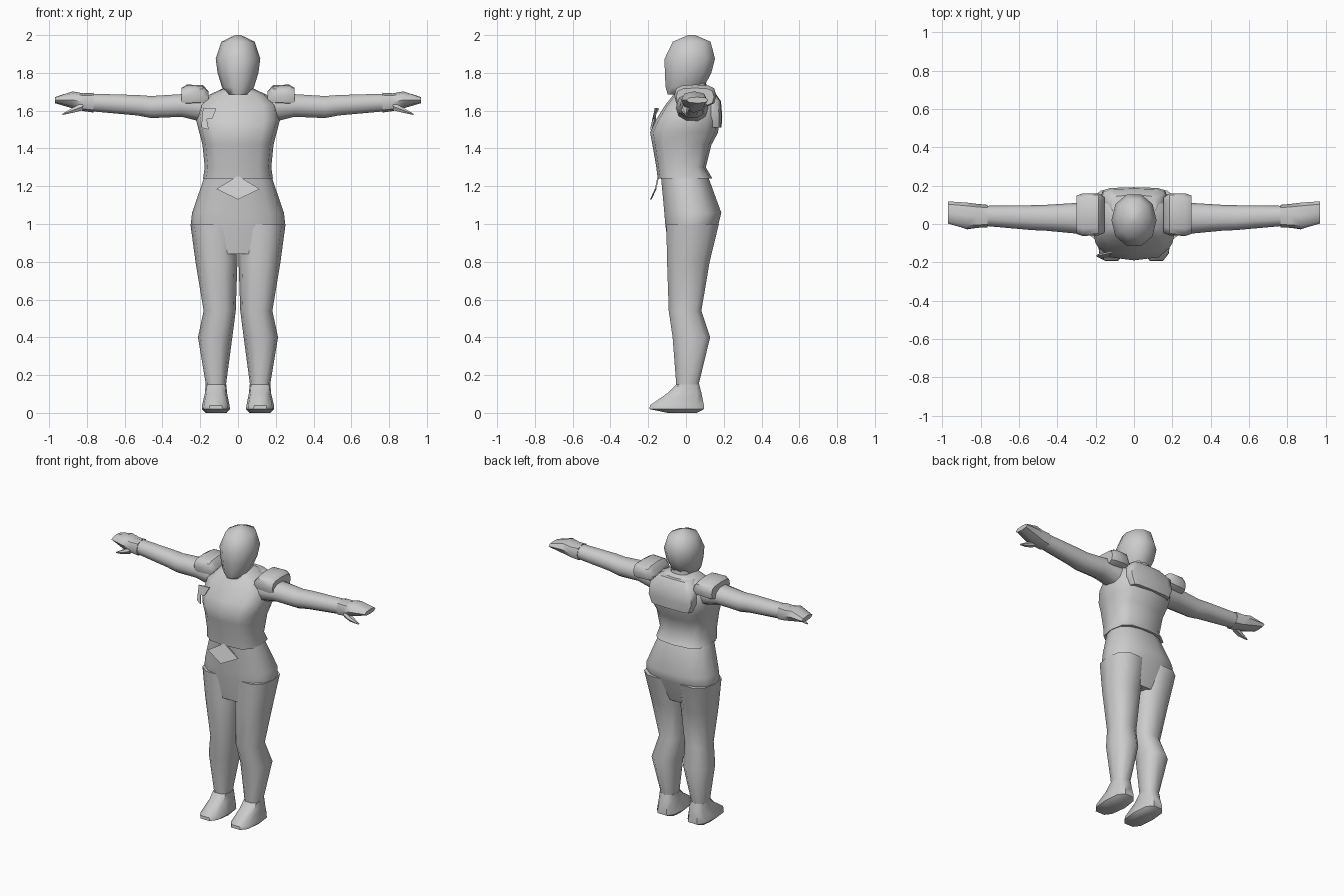
import bpy, bmesh, math

grey = bpy.data.materials.new("light grey")
grey.diffuse_color = (0.6, 0.6, 0.6, 1)


def finish(name, bm, angle=45, mirror=False):
    bmesh.ops.recalc_face_normals(bm, faces=bm.faces)
    me = bpy.data.meshes.new(name)
    bm.to_mesh(me)
    bm.free()
    me.materials.append(grey)
    ob = bpy.data.objects.new(name, me)
    bpy.context.collection.objects.link(ob)
    bpy.ops.object.select_all(action='DESELECT')
    ob.select_set(True)
    bpy.context.view_layer.objects.active = ob
    bpy.ops.object.shade_smooth_by_angle(angle=math.radians(angle))
    if mirror:
        m = ob.modifiers.new("mirror", 'MIRROR')
        m.use_axis = (True, False, False)
        m.use_mirror_merge = False
    return ob


def loft(name, rows, axis='z', n=12, power=2.5, angle=45, mirror=False):
    """Rows: (a0, a1, b0, b1, position) boxes joined by rounded rings."""
    bm = bmesh.new()
    rings = []
    for a0, a1, b0, b1, p in rows:
        ring = []
        for i in range(n):
            t = 2 * math.pi * i / n
            c, s = math.cos(t), math.sin(t)
            a = (a0 + a1) / 2 + (a1 - a0) / 2 * math.copysign(abs(c) ** (2 / power), c)
            b = (b0 + b1) / 2 + (b1 - b0) / 2 * math.copysign(abs(s) ** (2 / power), s)
            ring.append(bm.verts.new((a, b, p) if axis == 'z' else (p, a, b)))
        rings.append(ring)
    for r, q in zip(rings, rings[1:]):
        for i in range(n):
            j = (i + 1) % n
            bm.faces.new((r[i], r[j], q[j], q[i]))
    bm.faces.new(rings[0])
    bm.faces.new(rings[-1])
    return finish(name, bm, angle, mirror)


def plate(name, pts, thick=0.008, mirror=False):
    """Thin plate given by its front outline."""
    bm = bmesh.new()
    f = bm.faces.new([bm.verts.new(p) for p in pts])
    g = bmesh.ops.extrude_face_region(bm, geom=[f])['geom']
    for v in g:
        if isinstance(v, bmesh.types.BMVert):
            v.co.y += thick
    return finish(name, bm, 30, mirror)


# Head and neck
loft("head", [(-.055, .055, -.10, .04, 1.685), (-.085, .085, -.113, .10, 1.725),
              (-.108, .108, -.118, .14, 1.80), (-.118, .118, -.12, .16, 1.875),
              (-.088, .088, -.075, .135, 1.965), (-.015, .015, .01, .05, 2.0)],
     n=10, power=2.1, angle=60)
loft("neck", [(-.085, .085, -.05, .12, 1.64), (-.07, .07, -.04, .11, 1.72),
              (-.065, .065, -.03, .10, 1.80)])

# Jacket body with a flared hem
loft("jacket", [(-.185, .185, -.15, .14, 1.24), (-.176, .176, -.157, .105, 1.30),
                (-.188, .188, -.178, .135, 1.42), (-.205, .205, -.19, .17, 1.485),
                (-.222, .222, -.16, .175, 1.55), (-.21, .21, -.11, .17, 1.63),
                (-.15, .15, -.065, .14, 1.685), (-.075, .075, -.04, .11, 1.72)],
     n=12, power=3)

# Raised yoke across the upper back
loft("back_yoke", [(-.15, .15, .10, .188, 1.51), (-.175, .175, .08, .192, 1.57),
                   (-.17, .17, .07, .185, 1.65), (-.12, .12, .05, .15, 1.70)], power=4)

# Collar points
plate("collar_point", [(.005, -.075, 1.675), (.045, -.088, 1.635), (.075, -.06, 1.68),
                       (.055, -.04, 1.715)], mirror=True)

# Pointed front flap below the waist
plate("front_flap", [(-.115, -.165, 1.185), (0, -.19, 1.13),
                     (.115, -.165, 1.185), (0, -.15, 1.255)])

# Small radio hanging on the chest
plate("chest_radio", [(-.185, -.165, 1.615), (-.115, -.15, 1.61), (-.135, -.175, 1.56),
                      (-.165, -.175, 1.555), (-.155, -.19, 1.50), (-.195, -.17, 1.51)])

# Sleeves
loft("sleeve", [(-.055, .12, 1.53, 1.70, .16), (-.05, .11, 1.565, 1.69, .30),
                (-.035, .10, 1.558, 1.68, .46), (-.032, .098, 1.572, 1.685, .53),
                (-.01, .095, 1.595, 1.692, .78)], axis='x', n=10, power=2.3, mirror=True)

# Shoulder pads
loft("shoulder_pad", [(-.045, .14, 1.63, 1.70, .155), (-.06, .16, 1.625, 1.735, .185),
                      (-.062, .16, 1.62, 1.738, .27), (-.052, .148, 1.625, 1.72, .30)],
     axis='x', power=3.2, mirror=True)

# Hands and thumbs
loft("hand", [(-.018, .10, 1.59, 1.695, .765), (-.02, .105, 1.598, 1.692, .82),
              (-.025, .112, 1.612, 1.702, .875), (.002, .118, 1.64, 1.672, .97)],
     axis='x', n=8, power=2.4, mirror=True)
loft("thumb", [(-.02, .03, 1.60, 1.645, .82), (-.028, .015, 1.588, 1.62, .87),
               (-.008, .002, 1.577, 1.585, .928)], axis='x', n=6, mirror=True)

# Trousers: seat and legs
loft("trouser_seat", [(-.215, .215, -.09, .115, .84), (-.25, .25, -.113, .175, 1.0),
                      (-.243, .243, -.118, .19, 1.06), (-.178, .178, -.135, .12, 1.25)],
     n=14, power=2.4, angle=60)
loft("trouser_leg", [(.065, .172, -.052, .072, .12), (.062, .172, -.055, .072, .16),
                     (.03, .212, -.075, .132, .40), (.012, .182, -.095, .085, .54),
                     (.003, .225, -.105, .13, .80), (0, .252, -.11, .18, 1.0)],
     n=10, power=2.4, angle=60, mirror=True)

# Shoes
loft("shoe", [(.06, .17, -.10, .06, 0), (.042, .192, -.198, .10, .02),
              (.045, .19, -.196, .10, .04), (.058, .175, -.10, .085, .105),
              (.062, .172, -.055, .072, .15)], n=10, power=3, mirror=True)
